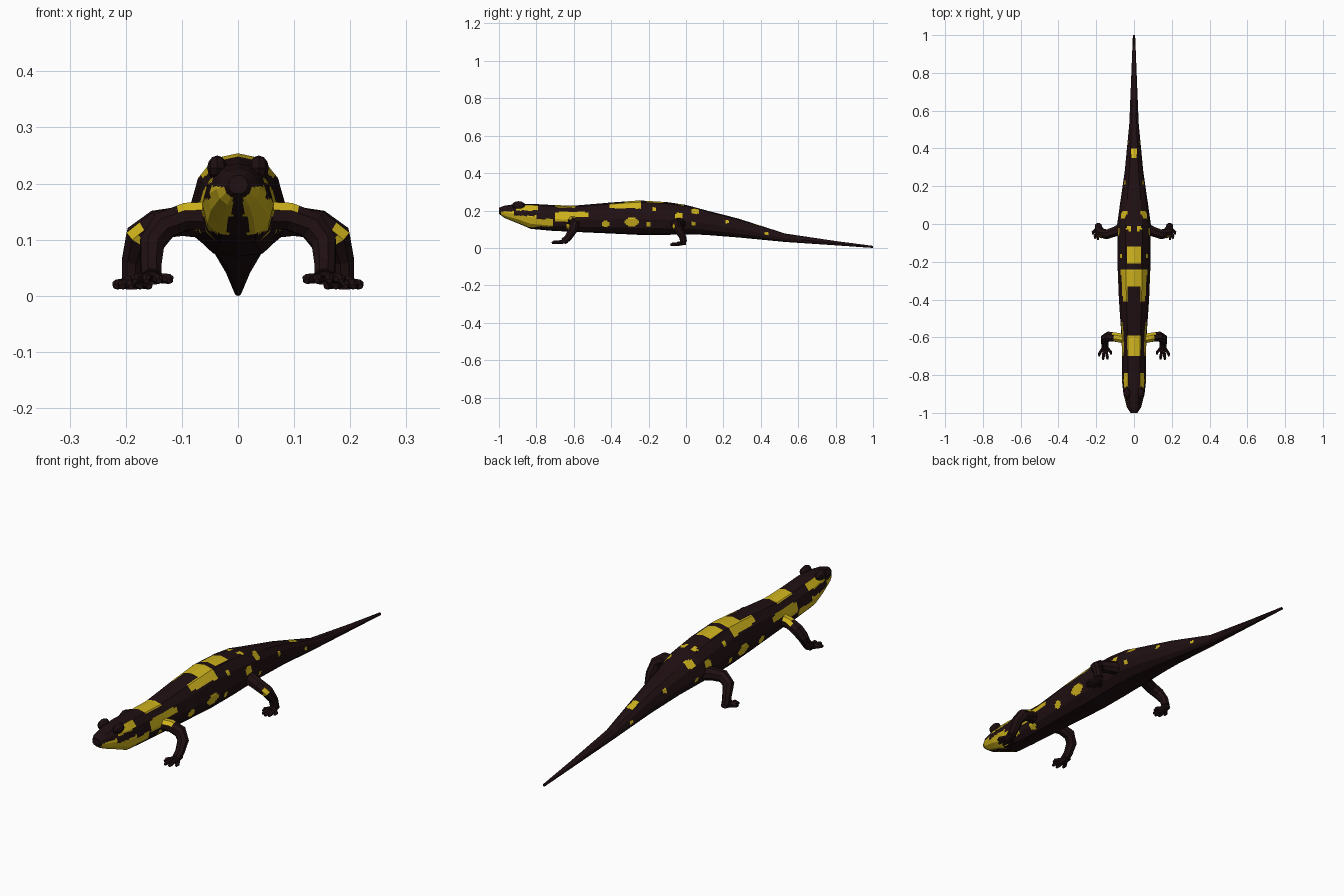
import bpy, bmesh, math
from mathutils import Vector

if "Cube" in bpy.data.objects:
    bpy.data.objects.remove(bpy.data.objects["Cube"])


def material(name, col):
    m = bpy.data.materials.new(name)
    m.diffuse_color = (*col, 1)
    m.use_nodes = True
    m.node_tree.nodes["Principled BSDF"].inputs["Base Color"].default_value = m.diffuse_color
    return m


MATS = [material("dark_skin", (0.014, 0.005, 0.006)),
        material("yellow_marking", (0.62, 0.45, 0.012))]


def loft(bm, rings):
    """Skin a list of closed rings and cap both ends."""
    vs = [[bm.verts.new(p) for p in r] for r in rings]
    n = len(vs[0])
    for a, b in zip(vs, vs[1:]):
        for i in range(n):
            j = (i + 1) % n
            bm.faces.new((a[i], a[j], b[j], b[i]))
    bm.faces.new(vs[0][::-1])
    bm.faces.new(vs[-1])


def tube(bm, path, sides=8, steps=4, flat=1.0):
    """Faceted limb; path entries are (x, y, z, radius)."""
    pts = [(Vector(p[:3]), p[3]) for p in path]
    tang = []
    for i in range(len(pts)):
        d = pts[min(i + 1, len(pts) - 1)][0] - pts[max(i - 1, 0)][0]
        tang.append(d.normalized())
    side = tang[0].cross(Vector((0, 0, 1))).normalized()
    rings = []
    for (p, r), t in zip(pts, tang):
        side = (side - t * side.dot(t)).normalized()
        up = side.cross(t)
        rings.append([p + side * r * math.cos(2 * math.pi * (k + .5) / sides)
                      + up * r * flat * math.sin(2 * math.pi * (k + .5) / sides)
                      for k in range(sides)])
    fine = []
    for a, b in zip(rings, rings[1:]):
        for s in range(steps):
            fine.append([u.lerp(v, s / steps) for u, v in zip(a, b)])
    loft(bm, fine + [rings[-1]])


def finish(name, bm, rule=None, mirror=False):
    bmesh.ops.recalc_face_normals(bm, faces=bm.faces)
    if rule:
        for f in bm.faces:
            f.material_index = int(rule(f.calc_center_median()))
    me = bpy.data.meshes.new(name)
    bm.to_mesh(me)
    bm.free()
    for m in MATS:
        me.materials.append(m)
    ob = bpy.data.objects.new(name, me)
    bpy.context.collection.objects.link(ob)
    if mirror:
        ob.modifiers.new("mirror", "MIRROR").use_mirror_merge = False
    return ob


# Body, head and tail: stations (y, half width, bottom z, top z)
STATIONS = [(-1, .018, .182, .215), (-.97, .038, .16, .226), (-.9, .056, .132, .236),
            (-.83, .064, .102, .236), (-.72, .063, .092, .23), (-.6, .066, .086, .226),
            (-.4, .08, .077, .243), (-.25, .086, .07, .254), (-.1, .088, .07, .245),
            (0, .089, .073, .23), (.1, .075, .07, .203), (.28, .049, .056, .157),
            (.53, .025, .032, .077), (.8, .014, .014, .037), (1, .006, 0, .011)]
HALF = [(0, 1), (.5, .95), (.83, .76), (1, .46), (.86, .2), (.5, .03), (0, 0)]
SECTION = HALF + [(-x, t) for x, t in HALF[-2:0:-1]]
SUB = 6

# Large markings: boxes in |x|, y, z
BOXES = [(0, .036, -.70, -.585, .2, .3), (0, .036, -.205, -.12, .2, .3),
         (0, .046, -.33, -.235, .2, .3), (.036, .1, -.41, -.235, .212, .3),
         (.03, .06, -.91, -.79, .2, .232), (.01, .1, -.99, -.92, .13, .195),
         (.018, .1, -.92, -.8, .11, .172), (.02, .1, -.8, -.71, .115, .155),
         (.03, .1, -.7, -.52, .168, .192), (.03, .1, -.7, -.62, .14, .17),
         (0, .015, .35, .4, .08, .2)]
# Side spots: y, z, radius y, radius z
SPOTS = [(-.43, .13, .02, .018), (-.29, .138, .038, .024), (-.2, .125, .014, .012),
         (-.04, .17, .025, .017), (-.17, .205, .015, .012), (-.02, .235, .018, .01),
         (.05, .195, .023, .015), (.04, .13, .015, .012), (.22, .14, .012, .01),
         (.43, .077, .01, .009), (-.62, .115, .02, .016)]


def marking(c):
    x = abs(c.x)
    if any(a < x < b and d < c.y < e and g < c.z < h for a, b, d, e, g, h in BOXES):
        return True
    return x > .015 and any(((c.y - y) / ry) ** 2 + ((c.z - z) / rz) ** 2 < 1
                            for y, z, ry, rz in SPOTS)


rings = []
for s0, s1 in zip(STATIONS, STATIONS[1:]):
    n = max(1, round((s1[0] - s0[0]) / .01))
    for k in range(n + (s1 is STATIONS[-1])):
        y, w, zb, zt = [a + (b - a) * k / n for a, b in zip(s0, s1)]
        ring = []
        for i, (x0, t0) in enumerate(SECTION):
            x1, t1 = SECTION[(i + 1) % len(SECTION)]
            for j in range(SUB):
                x, t = x0 + (x1 - x0) * j / SUB, t0 + (t1 - t0) * j / SUB
                ring.append((x * w, y, zb + (zt - zb) * t))
        rings.append(ring)
bm = bmesh.new()
loft(bm, rings)
finish("body_and_tail", bm, marking)

# Eye bumps
bm = bmesh.new()
bmesh.ops.create_uvsphere(bm, u_segments=8, v_segments=6, radius=1)
for v in bm.verts:
    v.co = Vector((.037 + v.co.x * .018, -.895 + v.co.y * .035, .228 + v.co.z * .022))
finish("eyes", bm, mirror=True)

# Front legs: arm, then palm with four toes
bm = bmesh.new()
tube(bm, [(.04, -.61, .143, .027), (.09, -.6, .142, .026), (.132, -.595, .125, .027),
          (.153, -.605, .095, .024), (.155, -.63, .055, .02), (.154, -.655, .034, .019)])
finish("front_legs", bm, lambda c: .06 < c.x < .112 and c.z > .143, True)
bm = bmesh.new()
tube(bm, [(.155, -.632, .036, .018), (.154, -.675, .031, .022)], flat=.55)
for x, y in ((.122, -.69), (.141, -.717), (.163, -.718), (.184, -.7)):
    tube(bm, [(.154 + (x - .154) * .3, -.655, .032, .009),
              (x, y + .012, .03, .009), (x, y, .026, .005)], sides=6, steps=1)
finish("front_feet", bm, mirror=True)

# Back legs: thigh and shin, then sole with five toes
bm = bmesh.new()
tube(bm, [(.05, -.015, .13, .03), (.1, -.04, .133, .028), (.145, -.055, .127, .027),
          (.178, -.045, .105, .025), (.188, -.02, .065, .02), (.189, -.012, .032, .019)])
finish("back_legs", bm,
       lambda c: (c.x - .182) ** 2 + (c.z - .108) ** 2 < .00018 and c.y < -.05, True)
bm = bmesh.new()
tube(bm, [(.188, 0, .027, .018), (.19, -.045, .023, .022)], flat=.6)
for x, y in ((.158, -.05), (.174, -.074), (.191, -.083), (.206, -.077), (.217, -.055)):
    tube(bm, [(.19 + (x - .19) * .3, -.025, .023, .009),
              (x, y + .012, .02, .009), (x, y, .016, .005)], sides=6, steps=1)
finish("back_feet", bm, mirror=True)
